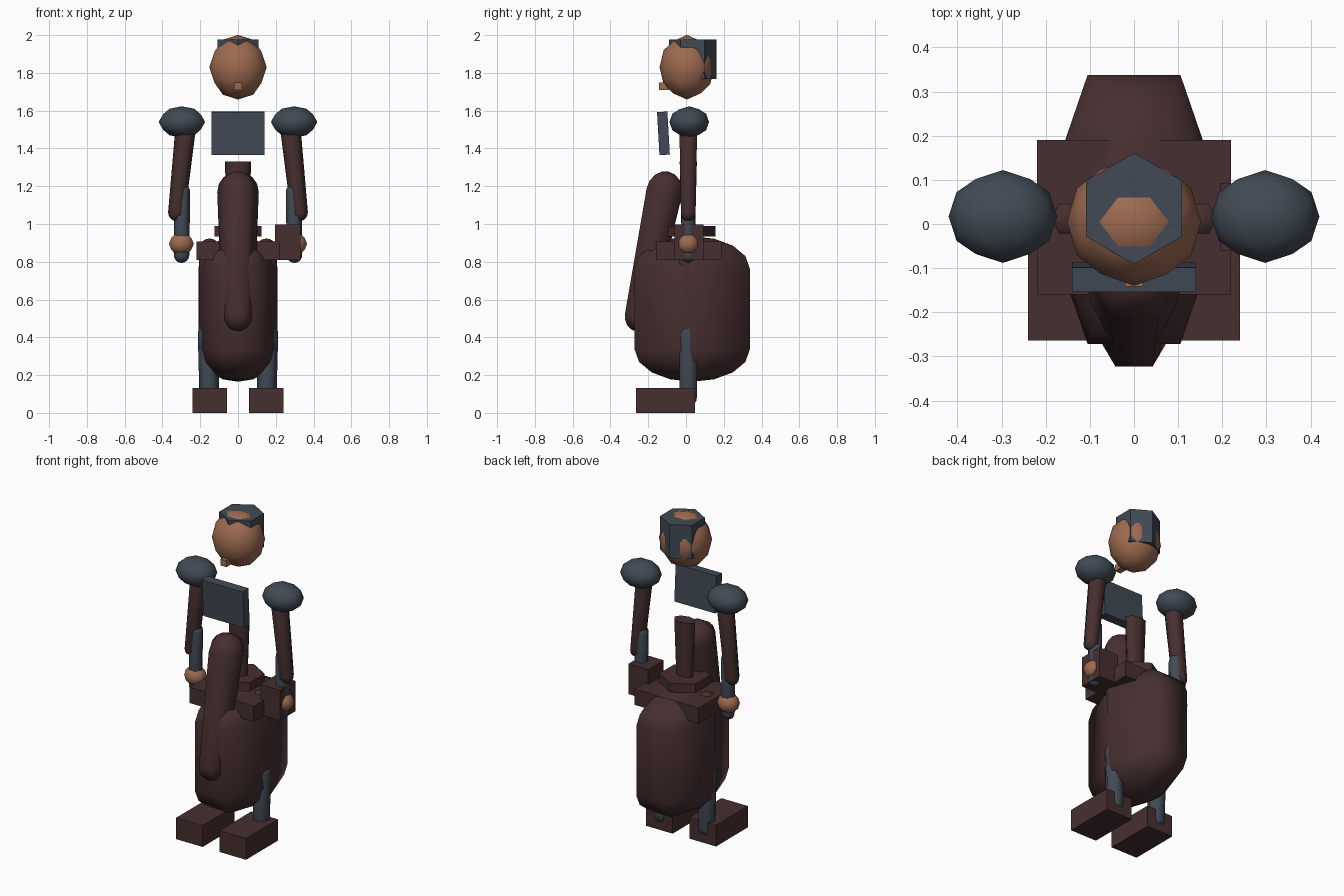
import bpy, bmesh, math
from mathutils import Vector

if "Cube" in bpy.data.objects:
    bpy.data.objects.remove(bpy.data.objects["Cube"])


def material(name, rgb):
    m = bpy.data.materials.new(name)
    m.diffuse_color = (*rgb, 1)
    m.use_nodes = True
    m.node_tree.nodes["Principled BSDF"].inputs["Base Color"].default_value = m.diffuse_color
    return m


BROWN = material("dark_brown", (0.062, 0.028, 0.029))
SLATE = material("slate_blue", (0.052, 0.068, 0.090))
SKIN = material("skin_tan", (0.34, 0.145, 0.08))


def finish(name, bm, mat, smooth=False):
    bmesh.ops.recalc_face_normals(bm, faces=bm.faces)
    for f in bm.faces:
        f.smooth = smooth
    me = bpy.data.meshes.new(name)
    bm.to_mesh(me)
    bm.free()
    me.materials.append(mat)
    ob = bpy.data.objects.new(name, me)
    bpy.context.collection.objects.link(ob)
    return ob


def box(name, mat, lo, hi, tilt=0):
    lo, hi = Vector(lo), Vector(hi)
    bm = bmesh.new()
    bmesh.ops.create_cube(bm, size=1)
    for v in bm.verts:
        v.co *= hi - lo
    ob = finish(name, bm, mat)
    ob.location = (lo + hi) / 2
    ob.rotation_euler.x = tilt
    return ob


def prism(name, mat, sides, r_low, r_top, y, z0, z1, sy=1, smooth=False):
    bm = bmesh.new()
    bmesh.ops.create_cone(bm, cap_ends=True, segments=sides, radius1=r_low,
                          radius2=r_top, depth=z1 - z0)
    for v in bm.verts:
        v.co.y *= sy
    ob = finish(name, bm, mat)
    if smooth:
        for p in ob.data.polygons:
            p.use_smooth = len(p.vertices) == 4
    ob.location = (0, y, (z0 + z1) / 2)
    return ob


def ball(name, mat, centre, radii):
    """Once-subdivided icosahedron with an edge midpoint at the top."""
    t = (1 + math.sqrt(5)) / 2
    base = []
    for a in (-1, 1):
        for b in (-t, t):
            base += [Vector((a, 0, b)), Vector((0, b, a)), Vector((b, a, 0))]
    pts = list(base)
    for i, p in enumerate(base):
        pts += [p + q for q in base[i + 1:] if (p - q).length < 2.01]
    bm = bmesh.new()
    for p in pts:
        bm.verts.new(p.normalized() * Vector(radii))
    bmesh.ops.convex_hull(bm, input=bm.verts)
    ob = finish(name, bm, mat, True)
    ob.location = centre
    return ob


def capsule(name, mat, a, b, ra, rb, depth=1, cap=1, sides=6, steps=4):
    """Rounded tube from a (upper) to b (lower), a and b being the cap centres."""
    a, b = Vector(a), Vector(b)
    d = (a - b).normalized()
    u = (Vector((1, 0, 0)) - d * d.x).normalized()
    w = d.cross(u) * depth
    prof = []
    for c, r, sign in ((a, ra, 1), (b, rb, -1)):
        half = [(c + d * sign * r * cap * math.cos(k * math.pi / 2 / steps),
                 r * math.sin(k * math.pi / 2 / steps)) for k in range(steps + 1)]
        prof += half if sign > 0 else half[::-1]
    bm = bmesh.new()
    rings = []
    for c, r in prof:
        if r < 1e-6:
            rings.append([bm.verts.new(c)] * sides)
            continue
        rings.append([bm.verts.new(c + r * (u * math.cos(k * math.tau / sides)
                                            + w * math.sin(k * math.tau / sides)))
                      for k in range(sides)])
    for p, q in zip(rings, rings[1:]):
        for k in range(sides):
            n = (k + 1) % sides
            bm.faces.new(list(dict.fromkeys((p[k], p[n], q[n], q[k]))))
    return finish(name, bm, mat, True)


# Head, hair cap and nose
ball("head", SKIN, (0, 0.005, 1.83), (0.152, 0.145, 0.171))
prism("hair_cap", SLATE, 6, 0.126, 0.126, 0.035, 1.768, 1.976)
box("nose", SKIN, (-0.02, -0.142, 1.71), (0.02, -0.09, 1.75))

# Torso
box("chest_plate", SLATE, (-0.14, -0.147, 1.366), (0.14, -0.092, 1.594), 0.057)
prism("spine", BROWN, 8, 0.055, 0.07, 0.012, 0.95, 1.33, 0.65, True)
prism("waist_collar", BROWN, 6, 0.144, 0.144, 0.012, 0.935, 0.99)
box("belt", BROWN, (-0.22, -0.16, 0.81), (0.22, 0.19, 0.908))
box("belt_pouch", BROWN, (0.195, -0.06, 0.81), (0.33, 0.092, 0.998))

# Large rounded bulk below the belt and the hanging front roll
capsule("lower_body", BROWN, (0, 0.033, 0.765), (0, 0.033, 0.335),
        0.21, 0.21, 1.675, 0.81)
capsule("front_roll", BROWN, (0, -0.115, 1.17), (0, -0.25, 0.515), 0.11, 0.085)

# Arms and legs, mirrored
for side, s in (("left", -1), ("right", 1)):
    ball(side + "_shoulder", SLATE, (s * 0.297, 0.017, 1.54), (0.123, 0.105, 0.083))
    capsule(side + "_upper_arm", BROWN, (s * 0.278, 0.012, 1.50),
            (s * 0.325, 0.012, 1.06), 0.054, 0.045)
    capsule(side + "_forearm", SLATE, (s * 0.296, 0.012, 1.17),
            (s * 0.299, 0.012, 0.835), 0.043, 0.041)
    ball(side + "_hand", SKIN, (s * 0.30, 0.012, 0.895), (0.066, 0.06, 0.06))
    capsule(side + "_thigh", BROWN, (s * 0.15, 0.012, 0.865),
            (s * 0.155, 0.012, 0.45), 0.058, 0.05)
    capsule(side + "_shin", SLATE, (s * 0.16, 0.012, 0.42),
            (s * 0.151, 0.012, 0.085), 0.053, 0.053)
    box(side + "_boot", BROWN, (s * 0.149 - 0.091, -0.264, 0),
        (s * 0.149 + 0.091, 0.048, 0.132))
